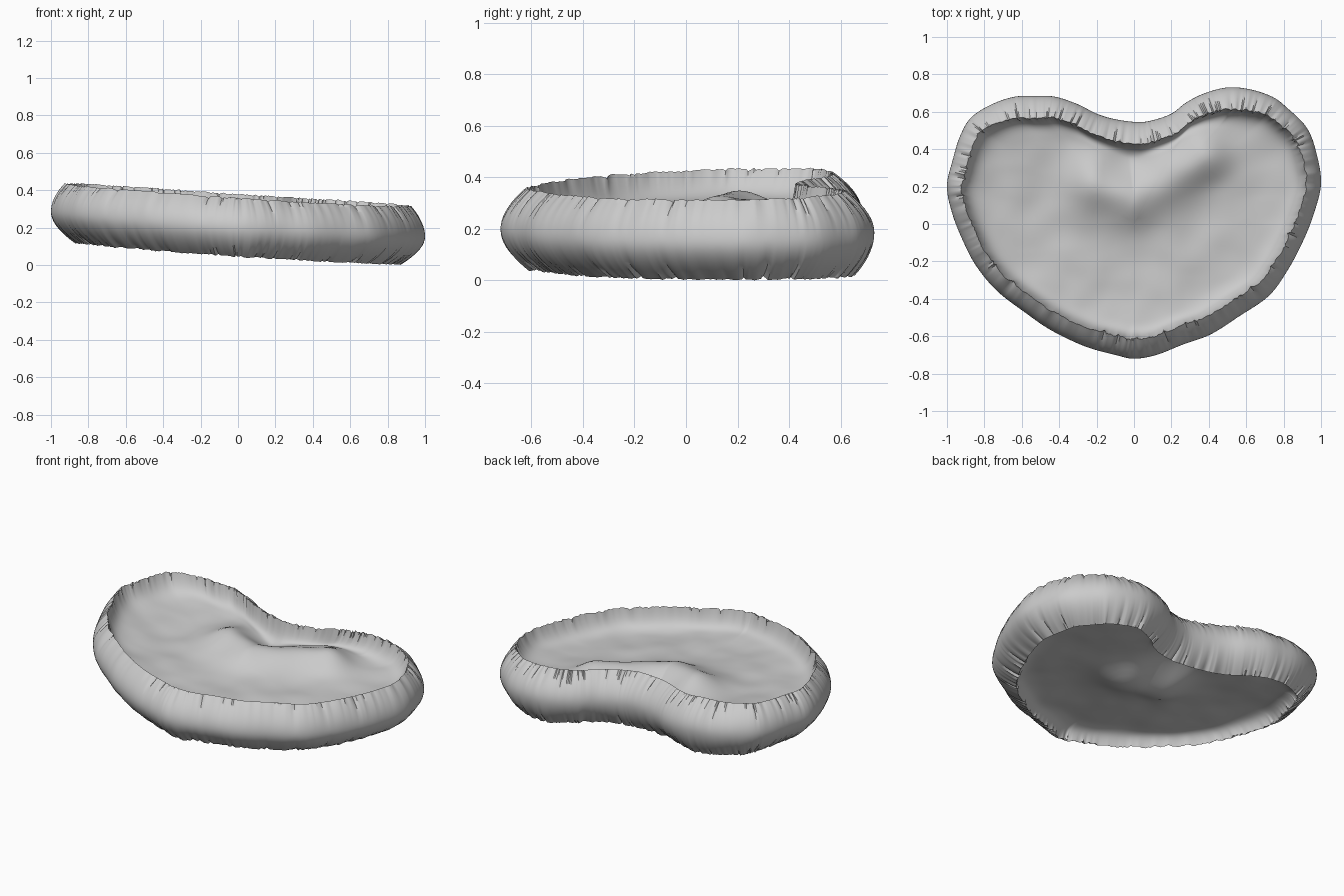
import bpy
import bmesh
import math
import random
from mathutils import Vector, geometry, noise

random.seed(4)
cube = bpy.data.objects.get("Cube")
if cube:
    bpy.data.objects.remove(cube, do_unlink=True)

# Widest outline of the heart, counter-clockwise from the front tip
OUTLINE = [(0, -.72), (.12, -.7), (.26, -.645), (.41, -.59), (.56, -.495), (.72, -.385),
           (.82, -.25), (.9, -.1), (.96, .05), (1, .22), (.97, .4), (.92, .52),
           (.82, .62), (.74, .68), (.62, .72), (.5, .73), (.38, .7), (.28, .65),
           (.2, .59), (.1, .555), (.02, .545), (-.1, .56), (-.2, .59), (-.3, .64),
           (-.42, .68), (-.52, .685), (-.64, .68), (-.76, .64), (-.87, .57),
           (-.93, .47), (-.97, .34), (-1, .2), (-.97, .05), (-.91, -.1), (-.84, -.23),
           (-.73, -.36), (-.58, -.475), (-.44, -.57), (-.26, -.655), (-.1, -.7)]
STEPS = 12          # samples between outline points
SIDE_RINGS = 18
FLOOR_RINGS = 32

# Per side: sharp drop at the rim, slow sag, pit by the notch, crest height, crest path
FLOORS = {1: (.1, .035, .03, .095, [(-.2, .21), (0, .14), (.36, .35)]),
          -1: (.07, .01, .05, .06, [(-.12, .1), (0, .07), (.12, .07)])}


def smooth_loop(points, steps):
    """Closed Catmull-Rom curve through the points."""
    pts = [Vector(p) for p in points]
    n = len(pts)
    loop = []
    for i in range(n):
        a, b, c, d = (pts[(i + k) % n] for k in (-1, 0, 1, 2))
        for j in range(steps):
            t = j / steps
            loop.append(0.5 * (2 * b + (c - a) * t + (2 * a - 5 * b + 4 * c - d) * t * t
                               + (3 * b - a - 3 * c + d) * t ** 3))
    return loop


outline = smooth_loop(OUTLINE, STEPS)
count = len(outline)
normals = []
for i in range(count):
    tangent = outline[(i + 5) % count] - outline[i - 5]
    normals.append(Vector((tangent.y, -tangent.x)).normalized())


def make_puckers():
    """Gathered-fabric folds: soft waves plus a few sharp pinches around the rim."""
    folds = [0.008 * noise.noise(Vector((i * 0.2, random.random() * 0.3, 0)))
             + random.uniform(-0.003, 0.003) for i in range(count)]
    for _ in range(60):
        folds[random.randrange(count)] += random.uniform(0.004, 0.011)
    return folds


puckers = {1: make_puckers(), -1: make_puckers()}


def plane_height(side, x, y):
    """Height of the tilted rim plane on the upper (1) or lower (-1) side."""
    if side > 0:
        return 0.373 - 0.066 * x + 0.02 * y
    return 0.051 - 0.066 * x + 0.015 * x * x + 0.006 * y


def side_point(i, p, fold):
    """Point on the bulging side wall, p from 1 (upper rim) to -1 (lower rim)."""
    side = 1 if p >= 0 else -1
    n = normals[i]
    if side > 0:
        inset = 0.115 - 0.038 * abs(n.x) + 0.005 * n.y
    else:
        inset = 0.09 + 0.045 * abs(n.x) - 0.015 * n.y
    xy = outline[i] - n * (inset * abs(p) ** 2 + fold * abs(p) ** 1.5)
    top, low = plane_height(1, xy.x, xy.y), plane_height(-1, xy.x, xy.y)
    z = low + (top - low) * (p + 1) / 2 - side * fold * 0.7 * abs(p) ** 3
    return Vector((xy.x, xy.y, z))


def path_distance(here, path):
    """Distance from a flat point to an open path."""
    best = 10
    for a, b in zip(path, path[1:]):
        a, b = Vector(a), Vector(b)
        t = geometry.intersect_point_line(here, a, b)[1]
        best = min(best, (here - a.lerp(b, min(1, max(0, t)))).length)
    return best


def floor_point(i, s, side):
    """Point on a sunken face, s from 1 (rim) to 0 (middle)."""
    drop, sag, pit, crest, path = FLOORS[side]
    even = side_point(i, side, 0)
    rim = even.lerp(side_point(i, side, puckers[side][i]), s ** 40)
    x, y = rim.x * s, rim.y * s
    gap = 1 - s
    depth = drop * (1 - math.exp(-gap / 0.035)) + sag * (1 - math.exp(-gap / 0.2))
    dents = 0.018 * noise.noise(Vector((x * 3, y * 3, side * 5)))
    dents += 0.006 * noise.noise(Vector((x * 7, y * 7, side * 9)))
    ridge = crest * math.exp(-(path_distance(Vector((x, y)), path) / 0.15) ** 2)
    notch = pit * math.exp(-(x * x + (y - 0.36) ** 2) / 0.03)
    raised = (ridge - notch + dents) * min(1, gap * 6)
    z = plane_height(side, x, y) + rim.z - even.z - side * (depth - raised)
    return Vector((x, y, z))


def bridge(bm, upper, lower):
    for i in range(count):
        j = (i + 1) % count
        bm.faces.new((upper[i], lower[i], lower[j], upper[j]))


bm = bmesh.new()

# Side wall
walls = []
for k in range(SIDE_RINGS + 1):
    p = 1 - 2 * k / SIDE_RINGS
    folds = puckers[1 if p >= 0 else -1]
    walls.append([bm.verts.new(side_point(i, p, folds[i])) for i in range(count)])
for upper, lower in zip(walls, walls[1:]):
    bridge(bm, upper, lower)

# Sunken upper and lower faces
for side, previous in ((1, walls[0]), (-1, walls[-1])):
    for k in range(1, FLOOR_RINGS):
        s = 1 - (k / FLOOR_RINGS) ** 1.6
        ring = [bm.verts.new(floor_point(i, s, side)) for i in range(count)]
        bridge(bm, previous, ring)
        previous = ring
    centre = bm.verts.new(floor_point(0, 0, side))
    for i in range(count):
        bm.faces.new((previous[i], previous[(i + 1) % count], centre))

bmesh.ops.recalc_face_normals(bm, faces=bm.faces)
mesh = bpy.data.meshes.new("heart_cushion")
bm.to_mesh(mesh)
bm.free()

# Rest the cushion on the ground
lowest = min(v.co.z for v in mesh.vertices)
for v in mesh.vertices:
    v.co.z -= lowest

cushion = bpy.data.objects.new("heart_cushion", mesh)
bpy.context.collection.objects.link(cushion)

# Plain grey fabric
grey = bpy.data.materials.new("light_grey")
grey.use_nodes = True
colour = (0.6, 0.6, 0.6, 1)
grey.diffuse_color = colour
grey.node_tree.nodes["Principled BSDF"].inputs["Base Color"].default_value = colour
mesh.materials.append(grey)

bpy.context.view_layer.objects.active = cushion
cushion.select_set(True)
bpy.ops.object.shade_smooth_by_angle(angle=math.radians(45))
